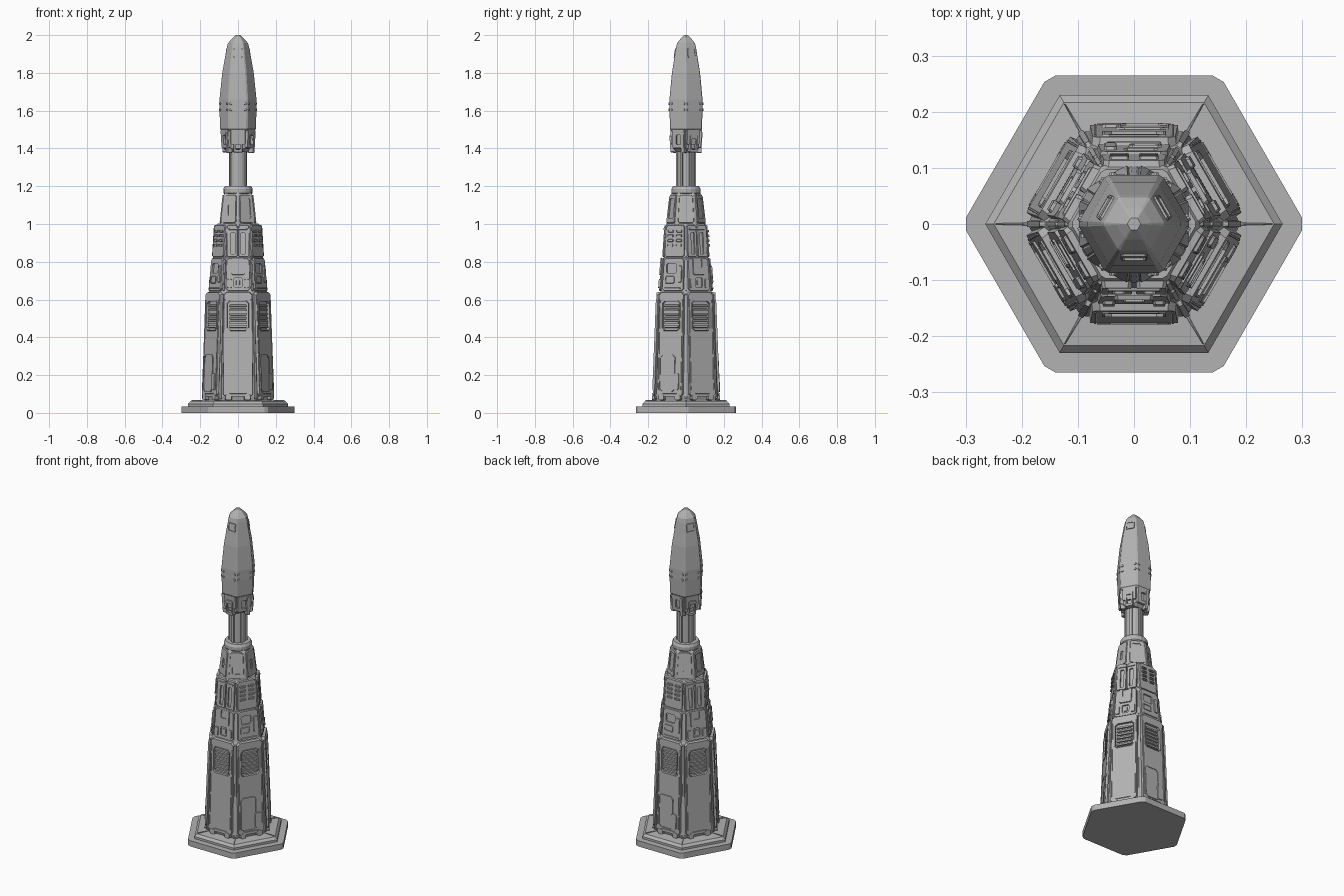
import bpy, bmesh, math

mat = bpy.data.materials.new("hull grey")
mat.diffuse_color = (0.45, 0.45, 0.45, 1)


def finish(name, bm):
    bmesh.ops.recalc_face_normals(bm, faces=bm.faces)
    me = bpy.data.meshes.new(name)
    bm.to_mesh(me)
    bm.free()
    me.materials.append(mat)
    ob = bpy.data.objects.new(name, me)
    bpy.context.scene.collection.objects.link(ob)
    return ob


def loft(name, profile, sides=6, turn=0, cut=0.0):
    """Stacked regular polygons; cut clips the corners by a share of the edge."""
    bm = bmesh.new()
    rings = []
    for r, z in profile:
        c = [(r * math.cos(math.radians(turn) + i * math.tau / sides),
              r * math.sin(math.radians(turn) + i * math.tau / sides)) for i in range(sides)]
        pts = []
        for i, p in enumerate(c):
            if not cut:
                pts.append(p)
                continue
            for q in (c[i - 1], c[(i + 1) % sides]):
                pts.append((p[0] + (q[0] - p[0]) * cut, p[1] + (q[1] - p[1]) * cut))
        rings.append([bm.verts.new((x, y, z)) for x, y in pts])
    for a, b in zip(rings, rings[1:]):
        for i in range(len(a)):
            j = (i + 1) % len(a)
            bm.faces.new((a[i], a[j], b[j], b[i]))
    bm.faces.new(rings[0])
    bm.faces.new(rings[-1])
    return finish(name, bm)


def rect(u, w, z0, z1, c=0.004, top=1.0):
    """Clipped rectangle centred on u, half width w, narrowed at the top."""
    t = w * top
    return [(u - w + c, z0), (u + w - c, z0), (u + w, z0 + c), (u + t, z1 - c),
            (u + t - c, z1), (u - t + c, z1), (u - t, z1 - c), (u - w, z0 + c)]


def plates(name, slope, angles, items):
    """Raise shapes (shape, hole or None, low, high) from a sloped wall at each angle."""
    za, ra, zb, rb = slope
    bm = bmesh.new()
    for ang in angles:
        a = math.radians(ang)

        def ring(shape, d, inset=0.0):
            cu = sum(p[0] for p in shape) / 8
            cz = sum(p[1] for p in shape) / 8
            out = []
            for u, z in shape:
                u -= math.copysign(inset, u - cu)
                z -= math.copysign(inset, z - cz)
                r = ra + (rb - ra) * (z - za) / (zb - za) + d
                out.append(bm.verts.new((r * math.cos(a) - u * math.sin(a),
                                         r * math.sin(a) + u * math.cos(a), z)))
            return out

        for shape, hole, lo, hi in items:
            loops = [ring(shape, lo), ring(shape, hi, min(0.002, (hi - lo) * 0.3))]
            if hole:
                loops += [ring(hole, hi), ring(hole, lo)]
                loops.append(loops[0])
            else:
                bm.faces.new(loops[0])
                bm.faces.new(loops[-1])
            for p, q in zip(loops, loops[1:]):
                for i in range(8):
                    j = (i + 1) % 8
                    bm.faces.new((p[i], p[j], q[j], q[i]))
    finish(name, bm)


A = (-90, 30, 150)
B = (-30, 90, 210)
ALL = A + B
CORNERS = (0, 60, 120, 180, 240, 300)

# Stepped base
loft("base_plate", [(0.306, 0), (0.306, 0.035)], cut=0.045)
loft("base_step", [(0.265, 0.035), (0.265, 0.048), (0.25, 0.062), (0.19, 0.066)])
plates("base_spokes", (0, 0.0, 1, 0.0), CORNERS,
       [(rect(0, 0.003, 0.05, 0.069, 0.001), None, 0.17, 0.247)])

# Lower tower: core, corner ridges, vented wall panels
loft("lower_core", [(0.18, 0.06), (0.19, 0.09), (0.166, 0.62), (0.155, 0.645)], cut=0.04)
low = (0.08, 0.165, 0.64, 0.143)
vent = rect(0, 0.052, 0.44, 0.59, 0.012)
plates("lower_panel", low, ALL, [(rect(0, 0.08, 0.085, 0.64, 0.014, 0.95), vent, -0.006, 0.012)])
plates("vent_slats", low, ALL, [(rect(0, 0.046, z, z + 0.014, 0.003), None, -0.004, 0.009)
                               for z in [0.45 + 0.022 * i for i in range(6)]])
plates("vent_frame", low, ALL, [(rect(0, 0.058, 0.434, 0.596, 0.014), vent, 0.01, 0.015)])
plates("panel_rails", low, ALL, [(rect(s * 0.069, 0.003, 0.12, 0.6, 0.001), None, 0.01, 0.015)
                                for s in (-1, 1)])
plates("bottom_latch", low, ALL,
       [(rect(0, 0.045, 0.1, 0.106, 0.002), None, 0.01, 0.015),
        (rect(-0.05, 0.018, 0.066, 0.1, 0.006), None, -0.01, 0.014),
        (rect(0.05, 0.018, 0.066, 0.1, 0.006), None, -0.01, 0.014)])
plates("access_door", low, B,
       [(rect(-0.015, 0.048, 0.11, 0.31, 0.015), rect(-0.015, 0.043, 0.115, 0.305, 0.014), 0.01, 0.016),
        (rect(0.04, 0.018, 0.12, 0.21, 0.006), None, 0.01, 0.017)])
ridge = (0.08, 0.186, 0.64, 0.163)
plates("corner_ridge", ridge, CORNERS, [(rect(0, 0.007, 0.075, 0.63, 0.002), None, -0.01, 0.005)])

# Middle tower: recessed windows and raised blocks
loft("middle_core", [(0.156, 0.63), (0.138, 0.82), (0.13, 0.828)], cut=0.05)
mid = (0.64, 0.133, 0.82, 0.119)
plates("middle_panel_a", mid, A,
       [(rect(0, 0.066, 0.645, 0.82, 0.012, 0.92), rect(0, 0.02, 0.665, 0.715, 0.004), -0.004, 0.01),
        (rect(0, 0.036, 0.73, 0.822, 0.006), rect(0, 0.018, 0.77, 0.815, 0.003), 0.008, 0.016),
        (rect(0, 0.011, 0.675, 0.705, 0.003), None, -0.004, 0.006)]
       + [(rect(s * 0.045, 0.012, 0.66, 0.71, 0.004), None, 0.008, 0.016) for s in (-1, 1)])
plates("middle_panel_b", mid, B,
       [(rect(0, 0.066, 0.645, 0.82, 0.012, 0.92), rect(-0.012, 0.03, 0.74, 0.79, 0.006), -0.004, 0.01),
        (rect(0.0, 0.05, 0.655, 0.664, 0.002), None, 0.008, 0.015),
        (rect(-0.02, 0.03, 0.685, 0.725, 0.006), rect(-0.02, 0.024, 0.691, 0.719, 0.005), 0.008, 0.014),
        (rect(0.042, 0.012, 0.69, 0.78, 0.004), None, 0.008, 0.016)])
plates("middle_ridge", (0.64, 0.151, 0.82, 0.134), CORNERS,
       [(rect(0, 0.006, 0.645, 0.815, 0.002), None, -0.01, 0.006)])

# Upper tower: long slots on one set of walls, small window rows on the other
loft("upper_core", [(0.136, 0.82), (0.12, 0.99), (0.112, 1.002)], cut=0.05)
up = (0.82, 0.115, 1.0, 0.103)
plates("upper_panel_a", up, A,
       [(rect(s * 0.031, 0.029, 0.825, 0.995, 0.006, 0.96),
         rect(s * 0.027, 0.01, 0.84, 0.955, 0.003), -0.004, 0.011) for s in (-1, 1)]
       + [(rect(0, 0.05, 0.968, 0.98, 0.003), None, 0.009, 0.015)])
plates("upper_panel_b", up, B,
       [(rect(0, 0.06, 0.825, 0.995, 0.01, 0.93), None, -0.004, 0.01)]
       + [(rect(s * 0.026, 0.018, z, z + 0.015, 0.003),
           rect(s * 0.026, 0.015, z + 0.003, z + 0.012, 0.002), 0.008, 0.016)
          for s in (-1, 1) for z in (0.88, 0.905, 0.93, 0.955)])
plates("upper_ridge", (0.82, 0.131, 1.0, 0.116), CORNERS,
       [(rect(0, 0.006, 0.825, 0.985, 0.002), None, -0.01, 0.006)])

# Neck block, turned half a side
loft("neck_core", [(0.106, 0.995), (0.104, 1.03), (0.088, 1.15), (0.075, 1.17)], turn=30, cut=0.06)
neck = (1.0, 0.092, 1.16, 0.075)
shape = rect(0, 0.043, 1.005, 1.155, 0.008, 0.84)
plates("neck_panel_slot", neck, (0, 120, 240), [(shape, rect(0, 0.009, 1.045, 1.1, 0.003), -0.004, 0.006)])
plates("neck_panel_window", neck, (60, 180, 300), [(shape, rect(0, 0.024, 1.03, 1.135, 0.005), -0.004, 0.006)])

# Collar and ribbed column
loft("neck_ring", [(0.07, 1.155), (0.078, 1.165), (0.078, 1.185), (0.07, 1.2), (0.05, 1.2)], sides=18)
loft("column", [(0.047, 1.19), (0.047, 1.4)], sides=18)
plates("column_ribs", (1.19, 0.045, 1.4, 0.045), ALL, [(rect(0, 0.009, 1.195, 1.4, 0.002), None, -0.01, 0.007)])

# Pod seat with hanging clamps
loft("pod_seat", [(0.06, 1.385), (0.078, 1.4), (0.084, 1.51)], cut=0.06)
seat = (1.38, 0.066, 1.5, 0.074)
plates("seat_clamp_long", seat, A,
       [(rect(0, 0.04, 1.42, 1.5, 0.005), None, -0.01, 0.009),
        (rect(0, 0.024, 1.378, 1.47, 0.004), rect(0, 0.014, 1.395, 1.45, 0.003), -0.012, 0.016)])
plates("seat_clamp_short", seat, B,
       [(rect(0, 0.04, 1.4, 1.5, 0.005), rect(0, 0.014, 1.42, 1.47, 0.003), -0.01, 0.011),
        (rect(0.025, 0.011, 1.375, 1.49, 0.003), None, -0.01, 0.015)])

# Pod shell, three top windows and paired studs
loft("pod_shell", [(0.088, 1.492), (0.097, 1.502), (0.101, 1.6), (0.101, 1.66), (0.086, 1.8), (0.061, 1.935),
                   (0.055, 1.957), (0.032, 1.982), (0.012, 2.0)], cut=0.06)
plates("pod_window", (1.8, 0.0745, 1.935, 0.0528), A,
       [(rect(0, 0.025, 1.88, 1.93, 0.004), rect(0, 0.02, 1.886, 1.924, 0.003), -0.004, 0.004)])
plates("pod_studs", (1.6, 0.0875, 1.66, 0.0875), ALL,
       [(rect(s * 0.038, 0.008, z, z + 0.016, 0.0045), None, -0.004, 0.004)
        for s in (-1, 1) for z in (1.597, 1.629)])
